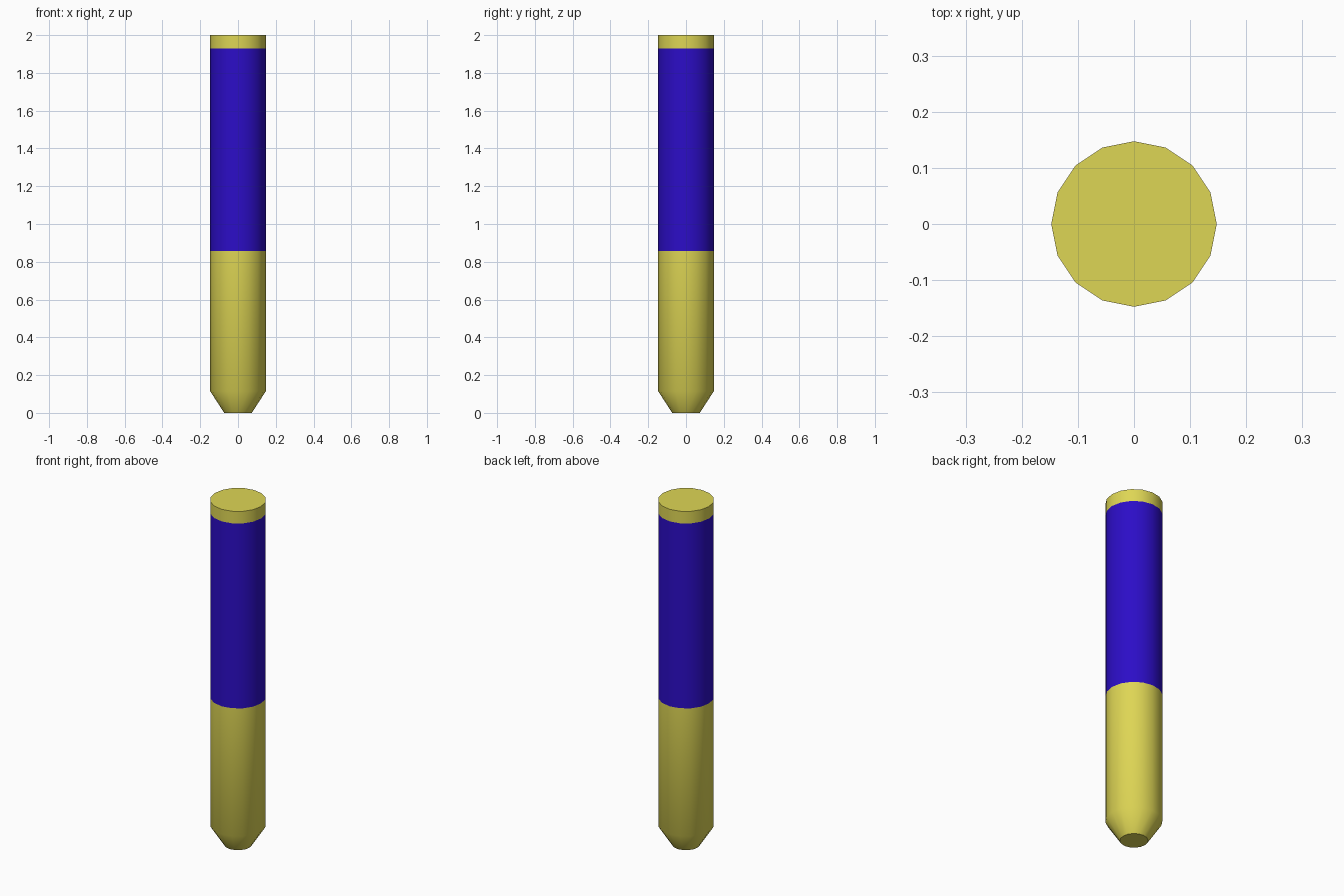
import bpy, bmesh, math

if "Cube" in bpy.data.objects:
    bpy.data.objects.remove(bpy.data.objects["Cube"])

SIDES = 16
YELLOW, BLUE = 0, 1
# (radius, height) rings and the colour of each band between them
RINGS = [(0.073, 0.0), (0.1475, 0.115), (0.1475, 0.857), (0.1475, 1.93), (0.1475, 2.0)]
BANDS = [YELLOW, YELLOW, BLUE, YELLOW]


def make_material(name, color):
    mat = bpy.data.materials.new(name)
    mat.diffuse_color = color
    mat.use_nodes = True
    mat.node_tree.nodes["Principled BSDF"].inputs["Base Color"].default_value = mat.diffuse_color
    return mat


# Post body: stacked rings joined by quad bands
bm = bmesh.new()
rings = []
for r, z in RINGS:
    rings.append([bm.verts.new((r * math.cos(math.tau * i / SIDES),
                                r * math.sin(math.tau * i / SIDES), z))
                  for i in range(SIDES)])

for lower, upper, band in zip(rings, rings[1:], BANDS):
    for i in range(SIDES):
        j = (i + 1) % SIDES
        face = bm.faces.new((lower[i], lower[j], upper[j], upper[i]))
        face.material_index = band

# Flat end caps
bm.faces.new(rings[0][::-1])
bm.faces.new(rings[-1])

mesh = bpy.data.meshes.new("post")
bm.to_mesh(mesh)
bm.free()
mesh.materials.append(make_material("yellow_paint", (0.73, 0.67, 0.09, 1)))
mesh.materials.append(make_material("blue_paint", (0.025, 0.004, 0.57, 1)))

post = bpy.data.objects.new("post", mesh)
bpy.context.collection.objects.link(post)

# Smooth sides and tapered foot, crisp caps
bpy.context.view_layer.objects.active = post
post.select_set(True)
bpy.ops.object.shade_smooth_by_angle(angle=math.radians(40))
